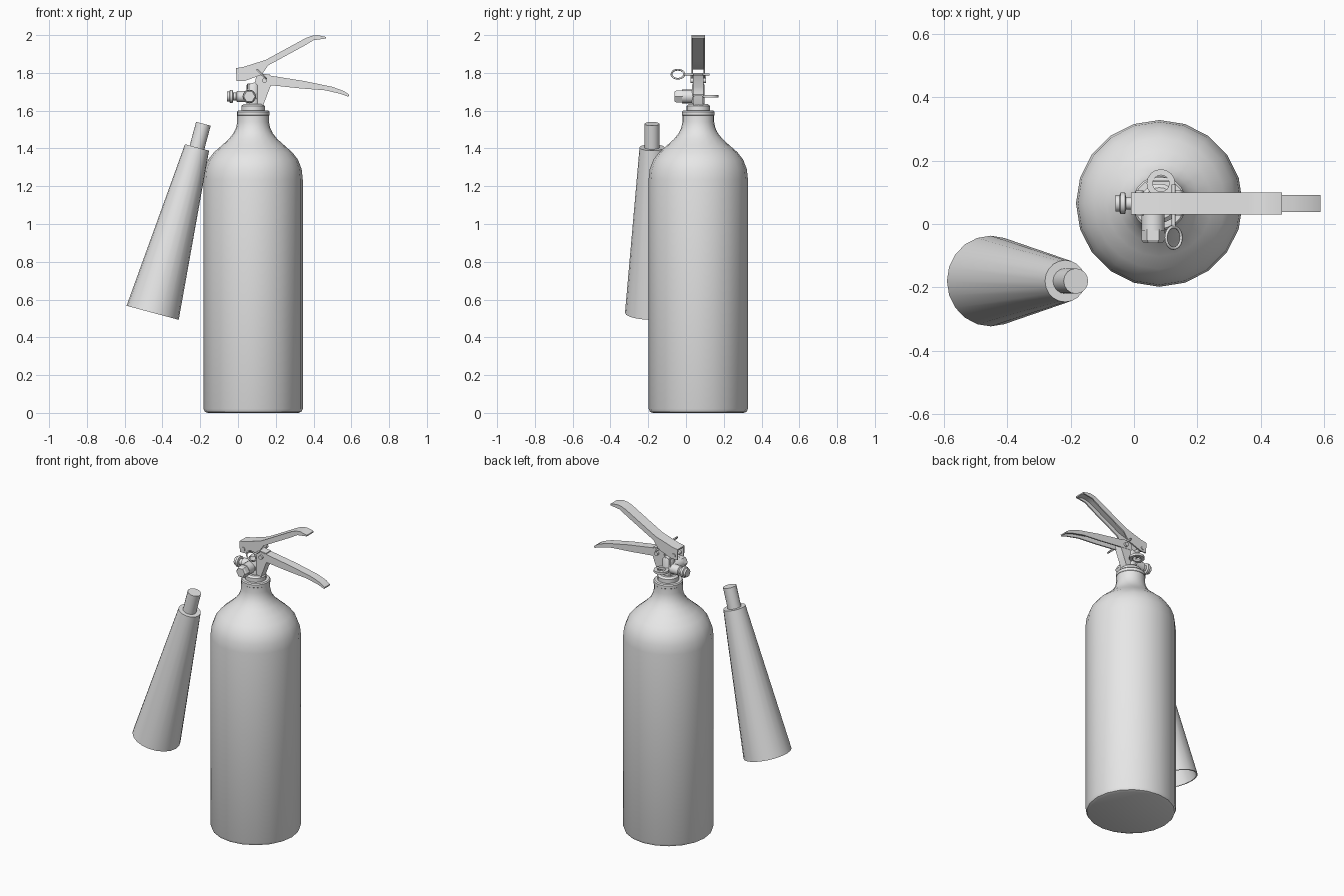
import bpy, bmesh, math
from mathutils import Vector, Matrix

cube = bpy.data.objects.get("Cube")
if cube:
    bpy.data.objects.remove(cube, do_unlink=True)

grey = bpy.data.materials.new("plain grey")
grey.use_nodes = True
grey.diffuse_color = (0.8, 0.8, 0.8, 1)
grey.node_tree.nodes["Principled BSDF"].inputs["Base Color"].default_value = (0.8, 0.8, 0.8, 1)

CX, CY = 0.08, 0.065    # axis of the cylinder and valve


def finish(name, bm, smooth=True):
    bmesh.ops.recalc_face_normals(bm, faces=bm.faces)
    mesh = bpy.data.meshes.new(name)
    bm.to_mesh(mesh)
    bm.free()
    mesh.materials.append(grey)
    obj = bpy.data.objects.new(name, mesh)
    bpy.context.collection.objects.link(obj)
    if smooth:
        bpy.ops.object.select_all(action='DESELECT')
        obj.select_set(True)
        bpy.context.view_layer.objects.active = obj
        bpy.ops.object.shade_smooth_by_angle(angle=math.radians(32))
    return obj


def lathe(name, profile, origin, axis=(0, 0, 1), sides=20, closed=False, smooth=True):
    """Turn (radius, height) points around an axis through origin."""
    bm = bmesh.new()
    place = Matrix.Translation(origin) @ Vector(axis).to_track_quat('Z', 'Y').to_matrix().to_4x4()
    rings = []
    for r, h in profile:
        angles = [2 * math.pi * i / sides for i in range(sides)]
        rings.append([bm.verts.new(place @ Vector((r * math.cos(a), r * math.sin(a), h))) for a in angles])
    pairs = list(zip(rings, rings[1:]))
    if closed:
        pairs.append((rings[-1], rings[0]))
    else:
        bm.faces.new(rings[0])
        bm.faces.new(rings[-1])
    for a, b in pairs:
        for i in range(sides):
            j = (i + 1) % sides
            bm.faces.new((a[i], a[j], b[j], b[i]))
    return finish(name, bm, smooth)


def slab(bm, outline, y0, y1):
    """Extrude an (x, z) outline from y0 to y1."""
    front = [bm.verts.new((x, y0, z)) for x, z in outline]
    back = [bm.verts.new((x, y1, z)) for x, z in outline]
    bm.faces.new(front)
    bm.faces.new(back)
    for i in range(len(front)):
        j = (i + 1) % len(front)
        bm.faces.new((front[i], front[j], back[j], back[i]))


def channel(name, top, bottom, y0, y1, wall=0.008):
    """Pressed lever: a top strip with two side walls, open below."""
    bm = bmesh.new()
    sides = top + bottom[::-1]
    slab(bm, sides, y0, y0 + wall)
    slab(bm, sides, y1 - wall, y1)
    slab(bm, top + [(x, z - wall) for x, z in top[::-1]], y0 + wall, y1 - wall)
    return finish(name, bm)


def wire(name, points, radius, cyclic=False):
    curve = bpy.data.curves.new(name, 'CURVE')
    curve.dimensions = '3D'
    curve.bevel_depth = radius
    curve.bevel_resolution = 1
    curve.use_fill_caps = True
    spline = curve.splines.new('POLY')
    spline.points.add(len(points) - 1)
    for p, co in zip(spline.points, points):
        p.co = (*co, 1)
    spline.use_cyclic_u = cyclic
    curve.materials.append(grey)
    obj = bpy.data.objects.new(name, curve)
    bpy.context.collection.objects.link(obj)


# Cylinder with domed shoulder and neck
lathe("cylinder_body", [
    (0.24, 0), (0.256, 0.006), (0.263, 0.022), (0.263, 1.235), (0.257, 1.29),
    (0.238, 1.34), (0.207, 1.38), (0.167, 1.415), (0.128, 1.45), (0.104, 1.48),
    (0.09, 1.51), (0.084, 1.54), (0.084, 1.575)], (CX, CY, 0))
lathe("neck_ring", [(0.078, 1.57), (0.086, 1.576), (0.086, 1.594), (0.08, 1.6)], (CX, CY, 0))
lathe("valve_base", [(0.062, 1.595), (0.062, 1.625), (0.05, 1.635)], (CX, CY, 0))

# Discharge horn, hollow at its wide end
horn_top = Vector((-0.217, -0.18, 1.405))
horn_axis = Vector((-0.235, 0, -0.875)).normalized()
lathe("horn", [(0.03, 0), (0.066, 0), (0.143, 0.906), (0.135, 0.906), (0.058, 0.012), (0.03, 0.012)],
      horn_top, horn_axis, closed=True)
lathe("horn_tube", [(0.04, -0.13), (0.04, 0.02)], horn_top, horn_axis, sides=16)

# Valve body
bm = bmesh.new()
slab(bm, [(0.045, 1.62), (0.13, 1.62), (0.178, 1.745), (0.17, 1.79), (0.1, 1.80),
          (0.09, 1.75), (0.05, 1.74)], 0.04, 0.09)
finish("valve_bracket", bm)
lathe("valve_stem", [(0.034, 1.63), (0.034, 1.735), (0.028, 1.745)], (CX, CY, 0), sides=16)

# Side outlet with grooved end
lathe("outlet", [(0.03, -0.02), (0.03, 0.085), (0.02, 0.09), (0.02, 0.105), (0.034, 0.108),
                 (0.034, 0.122), (0.026, 0.126), (0.026, 0.138)],
      (CX, CY, 1.675), (-1, 0, 0), sides=16)

# Front safety plug with hexagonal head
lathe("plug_body", [(0.036, 0), (0.036, 0.085)], (0.06, CY, 1.675), (0, -1, 0), sides=16)
lathe("plug_nut", [(0.037, 0.08), (0.037, 0.115), (0.03, 0.125)],
      (0.06, CY, 1.675), (0, -1, 0), sides=6, smooth=False)

# Rear hanging eye
lathe("rear_eye", [(0.026, -0.007), (0.045, -0.007), (0.045, 0.007), (0.026, 0.007)],
      (0.085, 0.128, 1.677), sides=16, closed=True)
wire("eye_bar", [(0.055, 0.14, 1.677), (0.115, 0.14, 1.677)], 0.006)

# Levers
channel("upper_lever",
        [(-0.01, 1.825), (0.03, 1.832), (0.145, 1.868), (0.36, 1.985), (0.39, 1.996), (0.42, 2.0), (0.467, 1.99)],
        [(-0.008, 1.757), (0.035, 1.757), (0.125, 1.79), (0.16, 1.84), (0.35, 1.943), (0.40, 1.973), (0.465, 1.982)],
        0.03, 0.1)
channel("lower_lever",
        [(0.10, 1.785), (0.155, 1.788), (0.35, 1.757), (0.5, 1.726), (0.56, 1.704), (0.588, 1.685)],
        [(0.10, 1.74), (0.17, 1.735), (0.33, 1.718), (0.46, 1.708), (0.54, 1.69), (0.584, 1.674)],
        0.038, 0.092)

# Lever pivots
for name, x, z in (("upper_pivot", 0.017, 1.78), ("lower_pivot", 0.14, 1.76)):
    lathe(name, [(0.013, -0.04), (0.013, 0.04)], (x, CY, z), (0, 1, 0), sides=12)

# Safety pin with a tilted pull ring
wire("safety_pin", [(0.125, -0.008, 1.792), (0.125, 0.125, 1.792)], 0.006)
slope = Vector((0.7, 0, -0.7))
ring = [Vector((0.125, -0.043, 1.793)) + 0.034 * (slope * math.cos(a) + Vector((0, 1, 0)) * math.sin(a))
        for a in (2 * math.pi * i / 20 for i in range(20))]
wire("pull_ring", ring, 0.005, cyclic=True)
